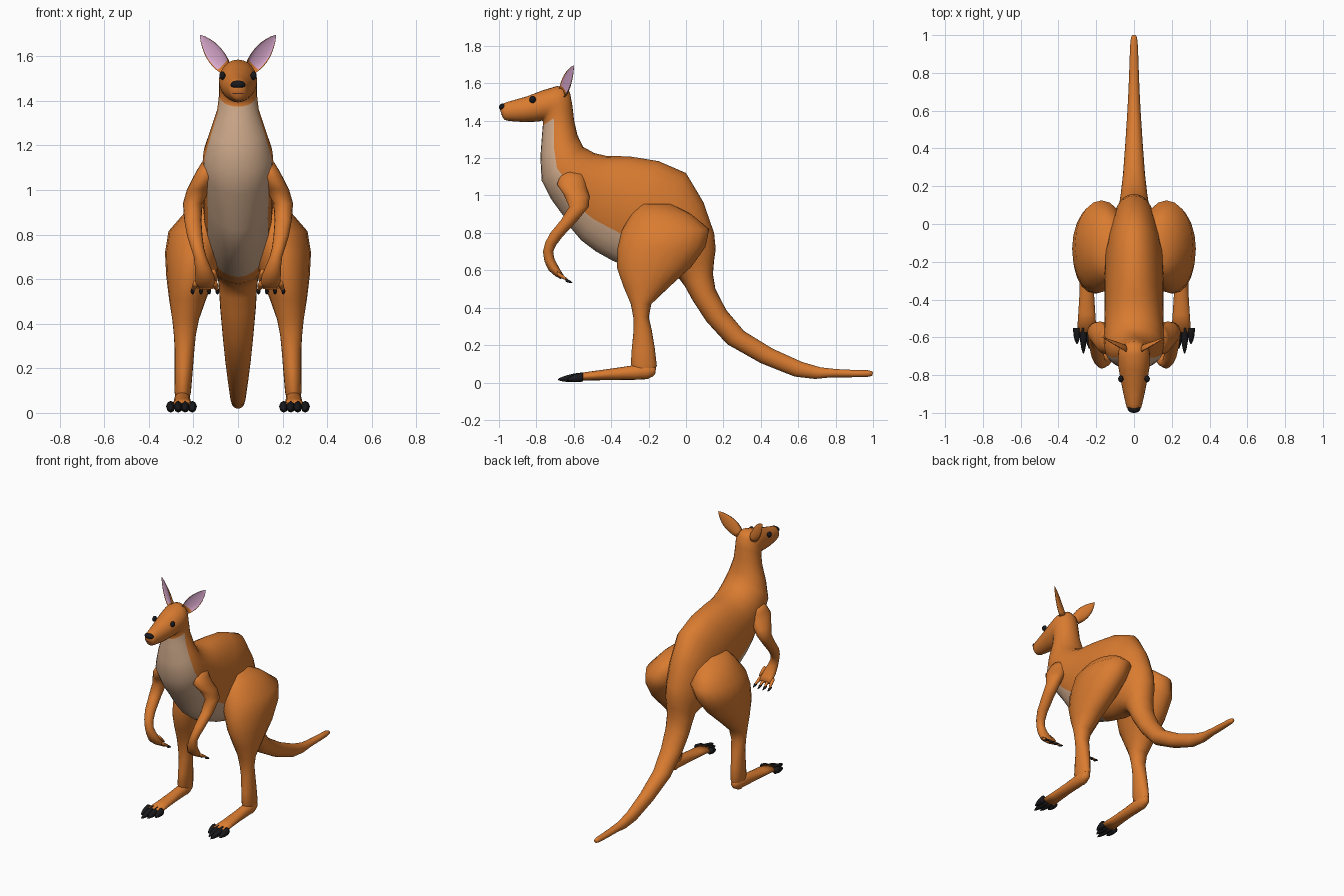
import bpy, bmesh
from math import sin, cos, pi, radians
from mathutils import Vector

if "Cube" in bpy.data.objects:
    bpy.data.objects.remove(bpy.data.objects["Cube"])


def mat(name, r, g, b):
    m = bpy.data.materials.new(name)
    m.diffuse_color = (r, g, b, 1)
    m.use_nodes = True
    m.node_tree.nodes["Principled BSDF"].inputs["Base Color"].default_value = m.diffuse_color
    return m


FUR = mat("fur", .70, .20, .03)
TAN = mat("belly_tan", .65, .42, .27)
PINK = mat("ear_pink", .70, .40, .62)
BLACK = mat("black", .01, .01, .012)
LIP = mat("lip", .45, .12, .10)


def loft(name, rings, mats, pick=None, mirror=False):
    """Skin a list of point rings; pick(i, angle) gives the material slot of a face."""
    n = len(rings[0])
    bm = bmesh.new()
    vs = [[bm.verts.new(p) for p in r] for r in rings]
    for i in range(len(vs) - 1):
        for k in range(n):
            j = (k + 1) % n
            f = bm.faces.new((vs[i][k], vs[i][j], vs[i + 1][j], vs[i + 1][k]))
            f.smooth = True
            if pick:
                f.material_index = pick(i, 360 * (k + .5) / n)
    for end in (vs[0], vs[-1]):
        bm.faces.new(end).smooth = True
    bmesh.ops.recalc_face_normals(bm, faces=bm.faces)
    me = bpy.data.meshes.new(name)
    bm.to_mesh(me)
    bm.free()
    for m in mats:
        me.materials.append(m)
    ob = bpy.data.objects.new(name, me)
    bpy.context.collection.objects.link(ob)
    if mirror:
        ob.modifiers.new("mirror", 'MIRROR').use_mirror_merge = False
    return ob


def ring(ty, tz, by, bz, w, cx=0, n=16):
    """Ellipse spanning two side-view outline points, with half-width w around x = cx."""
    t, b = Vector((cx, ty, tz)), Vector((cx, by, bz))
    return [(t + b) / 2 + (t - b) / 2 * cos(2 * pi * k / n)
            + Vector((w * sin(2 * pi * k / n), 0, 0)) for k in range(n)]


def spline(rows):
    """Add a Catmull-Rom row halfway between each pair of rows."""
    out = [rows[0]]
    for i in range(len(rows) - 1):
        p0, p3 = rows[max(i - 1, 0)], rows[min(i + 2, len(rows) - 1)]
        out.append([(9 * (b + c) - a - d) / 16 for a, b, c, d in zip(p0, rows[i], rows[i + 1], p3)])
        out.append(rows[i + 1])
    return out


def part(name, rows, m, n=16, mirror=True):
    return loft(name, [ring(*r, n=n) for r in spline(rows)], [m], mirror=mirror)


def ball(name, loc, scale, m, mirror=False):
    (x, y, z), (sx, sy, sz) = loc, scale
    rows = []
    for i in range(9):
        a = radians(4 + 172 * i / 8)
        yy, h = y - sy * cos(a), sz * sin(a)
        rows.append((yy, z + h, yy, z - h, sx * sin(a), x))
    return loft(name, [ring(*r, n=12) for r in rows], [m], mirror=mirror)


def spike(name, a, b, w, h, m):
    """Tapered finger or claw from point a to point b."""
    a, b = Vector(a), Vector(b)
    rows = []
    for t, s in ((0, 1), (.4, .95), (.8, .55), (1, .12)):
        p = a.lerp(b, t)
        rows.append((p.y, p.z + h * s, p.y, p.z - h * s, w * s, p.x))
    return part(name, rows, m, 8)


# Tail, trunk, neck and head: back point, belly point, half-width
body = spline([
    (1.0, .055, .997, .04, .008), (.97, .066, .97, .03, .019),
    (.8, .072, .78, .028, .026), (.62, .11, .58, .032, .035),
    (.31, .275, .22, .205, .058), (.157, .5, .035, .44, .08),
    (.15, .65, -.04, .56, .09), (.15, .8, -.18, .58, .12),
    (0, 1.12, -.39, .65, .155), (-.29, 1.207, -.56, .76, .155),
    (-.42, 1.21, -.655, .89, .158), (-.55, 1.26, -.772, 1.08, .155),
    (-.598, 1.4, -.77, 1.32, .093), (-.62, 1.55, -.765, 1.397, .085),
    (-.69, 1.585, -.79, 1.395, .085), (-.85, 1.53, -.87, 1.393, .064),
    (-.955, 1.5, -.955, 1.4, .043), (-.983, 1.485, -.975, 1.41, .033),
    (-.995, 1.46, -.985, 1.43, .014)])


def belly(i, angle):
    """Tan stripe along the belly, wider over chest and throat."""
    return int(15 <= i <= 24 and abs(angle - 180) < (60 if i <= 20 else 75))


loft("body_tail_and_head", [ring(*r, n=24) for r in body], [FUR, TAN], belly)

# Hind legs: front edge, rear edge, half-width, centre x
part("hind_leg", [
    (-.25, .955, -.08, .955, .06, .11), (-.345, .81, .125, .82, .14, .172),
    (-.368, .61, .03, .62, .11, .212), (-.295, .42, -.185, .42, .06, .235),
    (-.28, .28, -.183, .28, .044, .24), (-.295, .10, -.156, .09, .037, .248),
    (-.25, .02, -.2, .02, .02, .25)], FUR, 20)
part("hind_foot", [(*r, .25) for r in (
    (-.16, .08, -.165, .045, .015), (-.21, .10, -.21, .018, .036),
    (-.36, .08, -.36, .014, .038), (-.575, .05, -.575, .01, .052))], FUR)

# Toe claws
for i, (x, tip) in enumerate([(.205, -.62), (.237, -.66), (.268, -.685), (.302, -.635)]):
    spike(f"toe_claw_{i + 1}", (x, -.55, .03), (x, tip, .016), .02, .024, BLACK)

# Arms
part("arm", [
    (-.65, 1.13, -.54, 1.11, .04, .125), (-.69, 1.06, -.53, 1.04, .055, .15),
    (-.625, .94, -.52, .94, .044, .203), (-.725, .80, -.66, .78, .034, .193),
    (-.765, .70, -.71, .70, .028, .17), (-.735, .60, -.69, .635, .042, .15),
    (-.67, .553, -.655, .575, .045, .145)], FUR)

# Fingers and finger claws fan out from the hand
for i in range(4):
    x, dx = .105 + .028 * i, .009 * (i - 1.4)
    spike(f"finger_{i + 1}", (x, -.69, .583), (x + dx, -.625, .545), .013, .012, FUR)
    spike(f"finger_claw_{i + 1}", (x + dx, -.645, .549), (x + dx, -.607, .533), .009, .009, BLACK)
spike("thumb", (.112, -.71, .635), (.095, -.672, .59), .013, .012, FUR)

# Ears: cupped leaves with a pink inside
base, tip = Vector((.058, -.668, 1.545)), Vector((.17, -.60, 1.695))
axis = (tip - base).normalized()
face = Vector((.5, -.85, 0))
face = (face - axis * face.dot(axis)).normalized()
side = axis.cross(face)
rows = []
for i in range(9):
    t = i / 8
    w = .044 * max(sin(pi * (.22 + .775 * t)), .02) ** .8
    d = .03 * (1 - t) + .002
    pts = []
    for k in range(16):
        a = 2 * pi * k / 16
        depth = d * abs(sin(a)) * (.5 if sin(a) > 0 else 1)
        pts.append(base.lerp(tip, t) + side * w * cos(a) - face * depth)
    rows.append(pts)
loft("ear", rows, [FUR, PINK], lambda i, a: int(22 < a < 158 and i > 0), mirror=True)

# Face
ball("eye", (.07, -.82, 1.513), (.014, .018, .019), BLACK, True)
ball("nose", (0, -.98, 1.473), (.034, .02, .019), BLACK)
ball("mouth", (0, -.968, 1.434), (.036, .02, .007), LIP)
